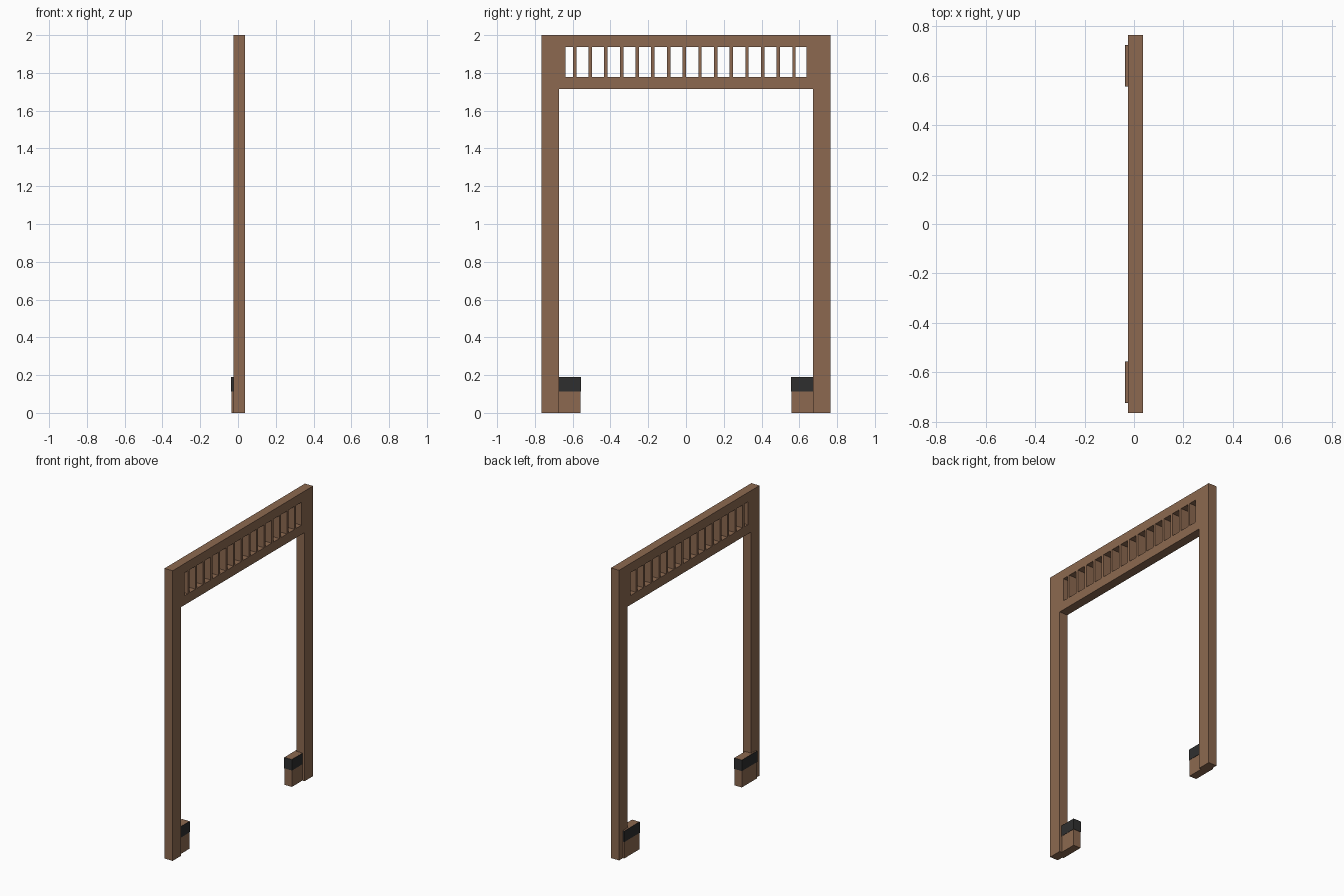
import bpy
from mathutils import Matrix

if "Cube" in bpy.data.objects:
    bpy.data.objects.remove(bpy.data.objects["Cube"])


def material(name, rgb):
    m = bpy.data.materials.new(name)
    m.diffuse_color = (*rgb, 1)
    m.use_nodes = True
    m.node_tree.nodes["Principled BSDF"].inputs["Base Color"].default_value = m.diffuse_color
    return m


BROWN = material("brown wood", (0.262, 0.141, 0.080))
BLACK = material("black band", (0.028, 0.028, 0.028))


def rect(a0, b0, a1, b1):
    return [(a0, b0), (a1, b0), (a1, b1), (a0, b1)]


def slab(name, loops, lo, hi, mat, upright=False):
    """Extrude an outline with holes from lo to hi, along x if upright, else along z."""
    cu = bpy.data.curves.new(name + "_profile", 'CURVE')
    cu.dimensions = '2D'
    cu.fill_mode = 'BOTH'
    cu.extrude = (hi - lo) / 2
    for pts in loops:
        sp = cu.splines.new('POLY')
        sp.points.add(len(pts) - 1)
        for p, (a, b) in zip(sp.points, pts):
            p.co = (a, b, 0, 1)
        sp.use_cyclic_u = True
    tmp = bpy.data.objects.new(name + "_profile", cu)
    bpy.context.scene.collection.objects.link(tmp)
    me = bpy.data.meshes.new_from_object(tmp)
    bpy.data.objects.remove(tmp)
    mid = (lo + hi) / 2
    if upright:
        me.transform(Matrix(((0, 0, 1, mid), (1, 0, 0, 0), (0, 1, 0, 0), (0, 0, 0, 1))))
    else:
        me.transform(Matrix.Translation((0, 0, mid)))
    me.name = name
    me.materials.clear()
    me.materials.append(mat)
    for p in me.polygons:
        p.use_smooth = False
        p.material_index = 0
    ob = bpy.data.objects.new(name, me)
    bpy.context.scene.collection.objects.link(ob)
    return ob


# Door frame with a slatted header
W, IN = 0.765, 0.673
outline = [(-W, 0), (-IN, 0), (-IN, 1.714), (IN, 1.714),
           (IN, 0), (W, 0), (W, 2), (-W, 2)]
bars = [-0.009 + 0.083 * (i - 7) for i in range(15)]
starts = [-0.638] + [b + 0.009 for b in bars]
ends = [b - 0.009 for b in bars] + [0.638]
slots = [rect(a, 1.778, b, 1.936) for a, b in zip(starts, ends)]
slab("door_frame", [outline] + slots, -0.025, 0.037, BROWN, upright=True)

# Foot blocks with a dark band wrapped around the top
for side, s in (("left", -1), ("right", 1)):
    y0, y1 = sorted((s * 0.558, s * 0.722))
    block = rect(-0.035, y0, 0.020, y1)
    band = rect(-0.037, y0 - 0.002, 0.022, y1 + 0.002)
    slab(side + "_foot_block", [block], 0, 0.19, BROWN)
    slab(side + "_foot_band", [band, block], 0.114, 0.189, BLACK)
